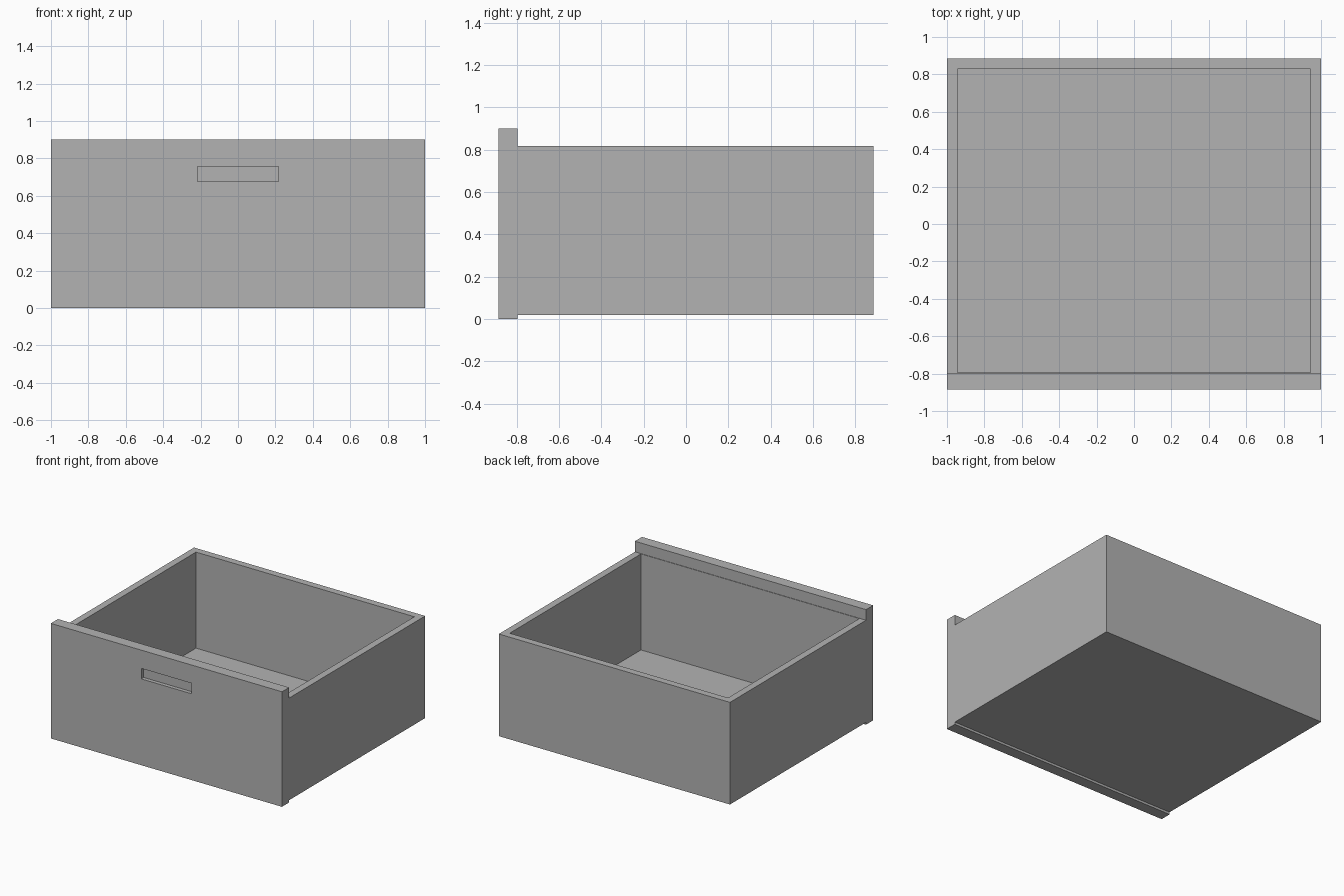
import bpy
import bmesh

cube = bpy.data.objects.get("Cube")
if cube:
    bpy.data.objects.remove(cube, do_unlink=True)

# Main dimensions
HALF_W, HALF_D = 1.0, 0.885
PANEL_TOP, PANEL_BACK = 0.9, -0.797
WALL_BOTTOM, WALL_TOP = 0.018, 0.817
WALL = 0.055
FLOOR_TOP = 0.066

grey = bpy.data.materials.new("plain grey")
grey.use_nodes = True
grey.diffuse_color = (0.45, 0.45, 0.45, 1)
grey.node_tree.nodes["Principled BSDF"].inputs["Base Color"].default_value = grey.diffuse_color


def extrude_profile(name, profile, x0, x1):
    """Extrude a closed (y, z) profile along x into a solid."""
    bm = bmesh.new()
    face = bm.faces.new([bm.verts.new((x0, y, z)) for y, z in profile])
    result = bmesh.ops.extrude_face_region(bm, geom=[face])
    verts = [v for v in result["geom"] if isinstance(v, bmesh.types.BMVert)]
    bmesh.ops.translate(bm, verts=verts, vec=(x1 - x0, 0, 0))
    bmesh.ops.recalc_face_normals(bm, faces=bm.faces)
    mesh = bpy.data.meshes.new(name)
    bm.to_mesh(mesh)
    bm.free()
    mesh.materials.append(grey)
    obj = bpy.data.objects.new(name, mesh)
    bpy.context.collection.objects.link(obj)
    return obj


def box(name, x, y, z):
    profile = [(y[0], z[0]), (y[1], z[0]), (y[1], z[1]), (y[0], z[1])]
    return extrude_profile(name, profile, *x)


def cut(target, cutter):
    """Subtract the cutter, bake the result and discard the cutter."""
    cutter.hide_render = True
    mod = target.modifiers.new("cut", 'BOOLEAN')
    mod.operation = 'DIFFERENCE'
    mod.solver = 'EXACT'
    mod.object = cutter
    bpy.context.view_layer.objects.active = target
    bpy.ops.object.modifier_apply(modifier=mod.name)
    bpy.data.objects.remove(cutter, do_unlink=True)


# Drawer body: tall front panel overhanging the box above and below
drawer = extrude_profile("drawer_body", [
    (-HALF_D, 0), (PANEL_BACK, 0), (PANEL_BACK, WALL_BOTTOM),
    (HALF_D, WALL_BOTTOM), (HALF_D, WALL_TOP),
    (PANEL_BACK, WALL_TOP), (PANEL_BACK, PANEL_TOP), (-HALF_D, PANEL_TOP),
], -HALF_W, HALF_W)

# Open storage space, reaching up to the back of the front panel
inner = HALF_W - WALL
cut(drawer, box("cavity_cutter", (-inner, inner),
                (PANEL_BACK + 0.004, HALF_D - WALL), (FLOOR_TOP, 1.0)))

# Recessed finger slot in the front panel
cut(drawer, box("handle_slot_cutter", (-0.217, 0.217),
                (-1.0, -HALF_D + 0.03), (0.675, 0.757)))
